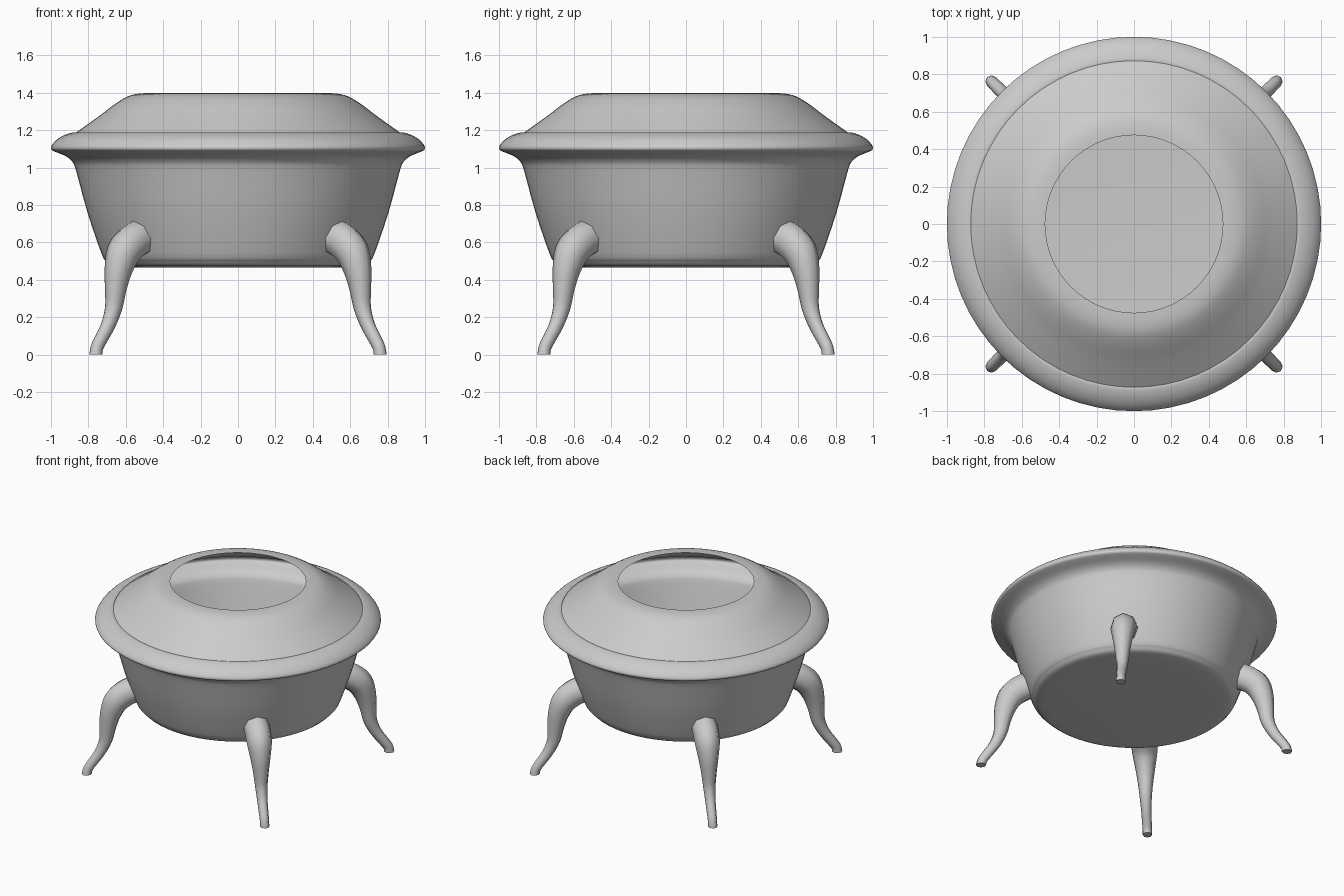
import bpy, bmesh, math
from mathutils import Vector

if "Cube" in bpy.data.objects:
    bpy.data.objects.remove(bpy.data.objects["Cube"])


def refine(pts, n):
    """Catmull-Rom interpolation through control points."""
    pts = [Vector(p) for p in pts]
    ext = [2 * pts[0] - pts[1]] + pts + [2 * pts[-1] - pts[-2]]
    out = []
    for a, b, c, d in zip(ext, ext[1:], ext[2:], ext[3:]):
        for k in range(n):
            t = k / n
            out.append(0.5 * (2 * b + (c - a) * t + (2 * a - 5 * b + 4 * c - d) * t**2
                              + (3 * b - a - 3 * c + d) * t**3))
    return out + [pts[-1]]


def bridge(bm, rings):
    for r0, r1 in zip(rings, rings[1:]):
        n = len(r0)
        for i in range(n):
            j = (i + 1) % n
            bm.faces.new((r0[i], r0[j], r1[j], r1[i]))


def finish(bm, name, angle=35):
    me = bpy.data.meshes.new(name)
    bm.to_mesh(me)
    bm.free()
    ob = bpy.data.objects.new(name, me)
    bpy.context.collection.objects.link(ob)
    bpy.ops.object.select_all(action='DESELECT')
    ob.select_set(True)
    bpy.context.view_layer.objects.active = ob
    bpy.ops.object.shade_smooth_by_angle(angle=math.radians(angle))
    return ob


def lathe(name, profile, cap=False, segs=64):
    bm = bmesh.new()
    rings = []
    for r, z in profile:
        rings.append([bm.verts.new((r * math.cos(2 * math.pi * i / segs),
                                    r * math.sin(2 * math.pi * i / segs), z))
                      for i in range(segs)])
    bridge(bm, rings)
    if cap:
        bm.faces.new(rings[0][::-1])
    return finish(bm, name)


def leg(name, angle):
    # radial distance, height, thickness along the S-shaped leg
    path = refine([(0.74, 0.625, 0.10), (0.80, 0.60, 0.10), (0.865, 0.545, 0.095),
                   (0.905, 0.45, 0.077), (0.925, 0.35, 0.06), (0.94, 0.25, 0.048),
                   (0.98, 0.16, 0.040), (1.03, 0.09, 0.037), (1.065, 0.04, 0.035),
                   (1.075, 0.0, 0.036)], 3)
    bm = bmesh.new()
    ca, sa = math.cos(angle), math.sin(angle)
    rings = []
    for k, (r, z, rad) in enumerate(path):
        p, q = path[max(k - 1, 0)], path[min(k + 1, len(path) - 1)]
        t = Vector((q.x - p.x, q.y - p.y)).normalized()
        if k == len(path) - 1:
            t = Vector((0, -1))
        ring = []
        for i in range(8):
            a = 2 * math.pi * i / 8
            u, w = rad * math.cos(a), rad * 0.93 * math.sin(a)
            rr, zz = r - t.y * u, z + t.x * u
            ring.append(bm.verts.new((rr * ca - w * sa, rr * sa + w * ca, zz)))
        rings.append(ring)
    bridge(bm, rings)
    bm.faces.new(rings[0])
    bm.faces.new(rings[-1])
    bmesh.ops.recalc_face_normals(bm, faces=bm.faces)
    return finish(bm, name, 50)


# Bowl wall with flared lip and rounded rim
wall = refine([(0.56, 0.465), (0.67, 0.474), (0.705, 0.50), (0.73, 0.54), (0.805, 0.76),
               (0.865, 0.98), (0.885, 1.03), (0.92, 1.06), (0.975, 1.083)], 3)
rim = refine([(0.975, 1.083), (0.997, 1.095), (0.998, 1.115), (0.97, 1.148),
              (0.93, 1.173), (0.89, 1.186), (0.873, 1.186)], 3)
lathe("bowl", wall + rim[1:], cap=True)

# Domed lid with a round opening
lathe("lid", refine([(0.873, 1.182), (0.74, 1.277), (0.66, 1.338), (0.59, 1.38),
                     (0.53, 1.395), (0.475, 1.398)], 3))

# Four curved legs on the diagonals
for i, n in enumerate(("back_right", "back_left", "front_left", "front_right")):
    leg(n + "_leg", math.radians(45 + 90 * i))
